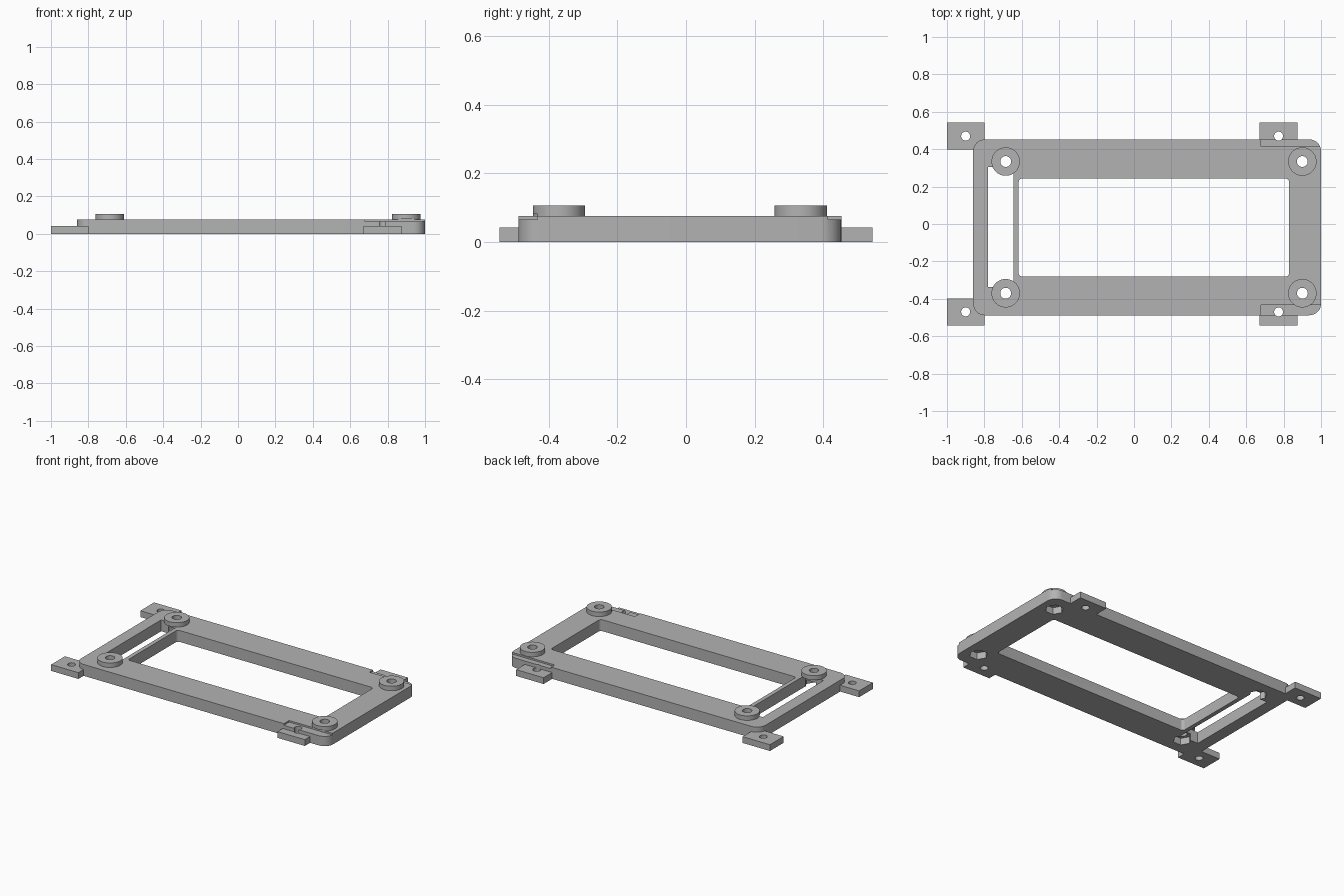
import bpy, bmesh
from math import cos, sin, pi, radians

if "Cube" in bpy.data.objects:
    bpy.data.objects.remove(bpy.data.objects["Cube"], do_unlink=True)

grey = bpy.data.materials.new("light grey")
grey.use_nodes = True
grey.diffuse_color = (0.45, 0.45, 0.45, 1)
grey.node_tree.nodes["Principled BSDF"].inputs["Base Color"].default_value = (0.45, 0.45, 0.45, 1)

PLATE_TOP, BOSS_TOP, TAB_TOP = 0.076, 0.106, 0.042
RECESS_FLOOR, RECESS_CEIL = 0.065, 0.081
BELOW = -0.05


def prism(name, outline, z0, z1):
    """Extrude a closed counter-clockwise outline from z0 to z1."""
    bm = bmesh.new()
    face = bm.faces.new([bm.verts.new((x, y, z0)) for x, y in outline])
    top = bmesh.ops.extrude_face_region(bm, geom=[face])["geom"]
    bmesh.ops.translate(bm, vec=(0, 0, z1 - z0),
                        verts=[v for v in top if isinstance(v, bmesh.types.BMVert)])
    bmesh.ops.recalc_face_normals(bm, faces=bm.faces)
    mesh = bpy.data.meshes.new(name)
    bm.to_mesh(mesh)
    bm.free()
    mesh.materials.append(grey)
    obj = bpy.data.objects.new(name, mesh)
    bpy.context.collection.objects.link(obj)
    return obj


def ring(x, y, r, n):
    return [(x + r * cos(2 * pi * i / n), y + r * sin(2 * pi * i / n)) for i in range(n)]


def rect(x0, x1, y0, y1, r=0, steps=8):
    """Rectangle outline, with rounded corners when r is given."""
    if not r:
        return [(x0, y0), (x1, y0), (x1, y1), (x0, y1)]
    centres = [(x1 - r, y1 - r), (x0 + r, y1 - r), (x0 + r, y0 + r), (x1 - r, y0 + r)]
    return [(cx + r * cos(pi / 2 * (q + i / steps)), cy + r * sin(pi / 2 * (q + i / steps)))
            for q, (cx, cy) in enumerate(centres) for i in range(steps + 1)]


# Mounting plate
frame = prism("mounting_frame", rect(-0.86, 1.0, -0.488, 0.452, 0.062), 0, PLATE_TOP)


def combine(tool, operation):
    """Apply one boolean to the frame and discard the tool."""
    tool.hide_render = True
    mod = frame.modifiers.new(tool.name, 'BOOLEAN')
    mod.operation, mod.solver, mod.object = operation, 'EXACT', tool
    bpy.context.view_layer.objects.active = frame
    bpy.ops.object.modifier_apply(modifier=mod.name)
    bpy.data.objects.remove(tool, do_unlink=True)


def add(*args):
    combine(prism(*args), 'UNION')


def cut(*args):
    combine(prism(*args), 'DIFFERENCE')


boss_spots = [(x, y) for x in (-0.686, 0.9) for y in (-0.37, 0.334)]
tab_spots = [(x, side) for x in (-0.9, 0.773) for side in (-1, 1)]

# Screw tabs and round bosses
for x, side in tab_spots:
    y0, y1 = sorted((side * 0.398, side * 0.543))
    add("screw_tab", rect(x - 0.101 if x > 0 else -1, x + 0.101, y0, y1), 0, TAB_TOP)
for x, y in boss_spots:
    add("boss", ring(x, y, 0.076, 48), 0.03, BOSS_TOP)

# Large window and narrow slot; the slot stops under the bosses
cut("window", rect(-0.617, 0.83, -0.281, 0.243, 0.02), BELOW, 0.2)
cut("slot", rect(-0.78, -0.645, -0.338, 0.304), BELOW, PLATE_TOP + 0.0005)

# Shallow edge recesses
cut("front_recess", rect(0.68, 1.1, -0.6, -0.432), RECESS_FLOOR, RECESS_CEIL)
cut("back_recess", rect(0.68, 1.1, 0.414, 0.6), RECESS_FLOOR, RECESS_CEIL)

# Screw holes and hexagonal nut pockets
for x, side in tab_spots:
    cut("tab_hole", ring(x, side * 0.47, 0.024, 32), BELOW, 0.2)
for x, y in boss_spots:
    cut("boss_hole", ring(x, y, 0.029, 32), BELOW, 0.2)
    cut("nut_pocket", ring(x, y, 0.056, 6), BELOW, 0.045)

# Smooth the round walls, keep the edges crisp
bpy.ops.object.select_all(action='DESELECT')
frame.select_set(True)
bpy.context.view_layer.objects.active = frame
bpy.ops.object.shade_smooth_by_angle(angle=radians(30))
